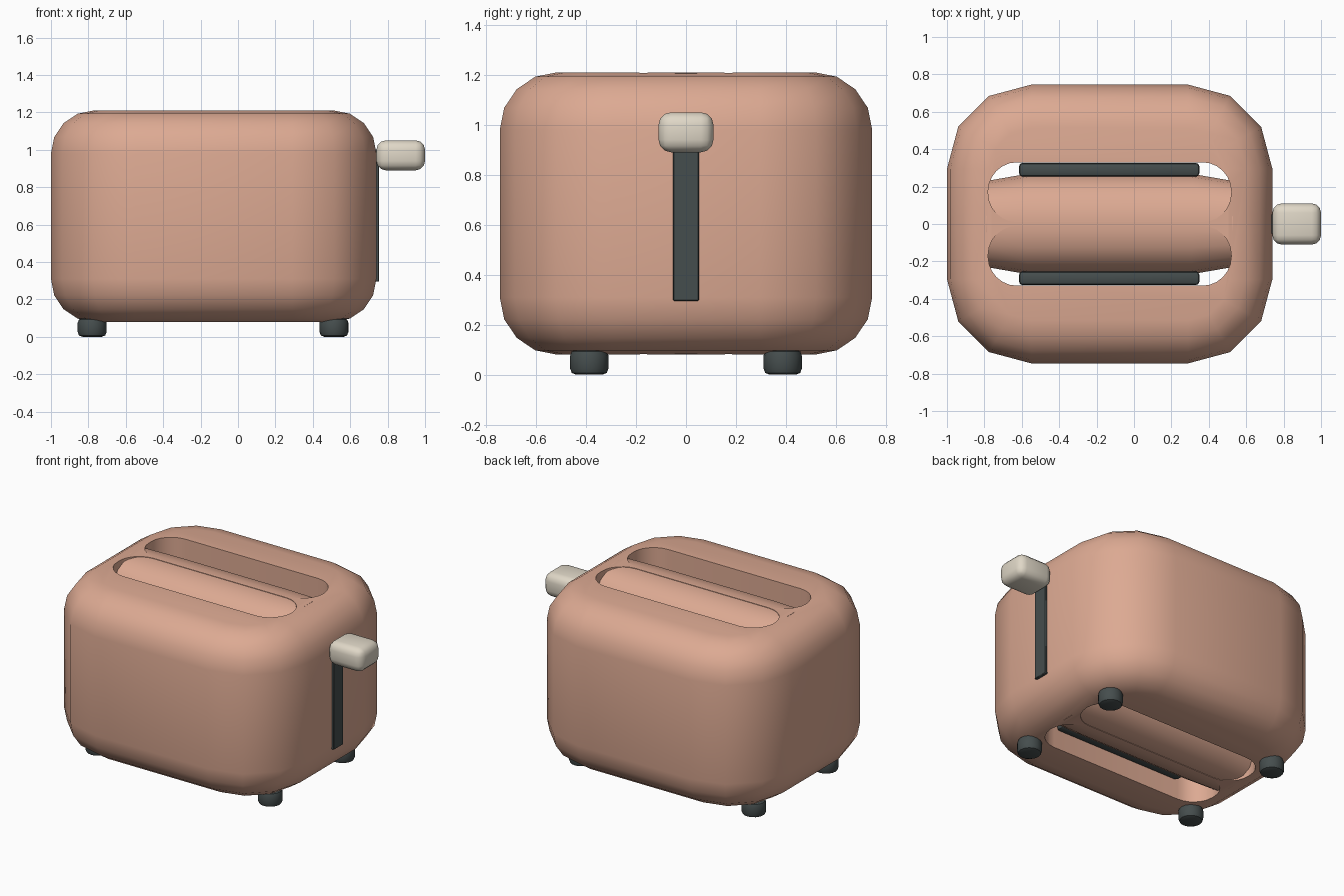
import bpy, bmesh, math
from mathutils import Vector

if "Cube" in bpy.data.objects:
    bpy.data.objects.remove(bpy.data.objects["Cube"])


def material(name, rgb):
    m = bpy.data.materials.new(name)
    m.diffuse_color = (*rgb, 1)
    m.use_nodes = True
    m.node_tree.nodes["Principled BSDF"].inputs["Base Color"].default_value = m.diffuse_color
    return m


COPPER = material("copper_enamel", (0.72, 0.40, 0.29))
DARK = material("dark_grey", (0.06, 0.075, 0.075))
CREAM = material("cream", (0.74, 0.68, 0.57))


def finish(name, bm, mat):
    bmesh.ops.recalc_face_normals(bm, faces=bm.faces)
    me = bpy.data.meshes.new(name)
    bm.to_mesh(me)
    bm.free()
    ob = bpy.data.objects.new(name, me)
    bpy.context.collection.objects.link(ob)
    if mat:
        me.materials.append(mat)
    return ob


def smooth(ob):
    bpy.ops.object.select_all(action='DESELECT')
    bpy.context.view_layer.objects.active = ob
    ob.select_set(True)
    bpy.ops.object.shade_smooth_by_angle(angle=math.radians(40))


def rounded_rect(hw, hh, r, seg):
    pts = []
    for k, (sx, sy) in enumerate([(1, 1), (-1, 1), (-1, -1), (1, -1)]):
        for i in range(seg + 1):
            a = math.pi / 2 * (k + i / seg)
            pts.append((sx * (hw - r) + r * math.cos(a), sy * (hh - r) + r * math.sin(a)))
    return pts


def loft(name, rings, mat):
    bm = bmesh.new()
    loops = [[bm.verts.new(p) for p in ring] for ring in rings]
    n = len(loops[0])
    for a, b in zip(loops, loops[1:]):
        for i in range(n):
            bm.faces.new((a[i], a[(i + 1) % n], b[(i + 1) % n], b[i]))
    bm.faces.new(loops[0])
    bm.faces.new(loops[-1])
    return finish(name, bm, mat)


def bevel_box(name, lo, hi, bevel, seg, mat):
    bm = bmesh.new()
    bmesh.ops.create_cube(bm, size=1)
    lo, hi = Vector(lo), Vector(hi)
    bmesh.ops.scale(bm, vec=hi - lo, verts=bm.verts)
    bmesh.ops.translate(bm, vec=(lo + hi) / 2, verts=bm.verts)
    if bevel:
        bmesh.ops.bevel(bm, geom=bm.edges[:], offset=bevel, segments=seg,
                        profile=0.5, affect='EDGES')
    ob = finish(name, bm, mat)
    smooth(ob)
    return ob


CX, Z0, Z1, R = -0.13, 0.08, 1.21, 0.23

# body: rounded plan, rolled over at the top and bottom
levels = []
for i in range(5):
    a = math.pi / 2 * i / 4
    levels.append((R * (1 - math.sin(a)), R * (1 - math.cos(a))))
profile = [(ins, Z0 + dz) for ins, dz in levels]
profile += [(ins, Z1 - dz) for ins, dz in reversed(levels)]
body = loft("body", [[(CX + x, y, z) for x, y in
                      rounded_rect(0.87 - ins, 0.745 - ins, 0.45 - ins, 3)]
                     for ins, z in profile], COPPER)

# two bread slots cut right through
for side in (-1, 1):
    cutter = loft("slot_cutter", [[(CX + x, side * 0.17 + y, z) for x, y in
                                   rounded_rect(0.65, 0.16, 0.155, 6)]
                                  for z in (-0.2, 1.5)], None)
    mod = body.modifiers.new("slot", 'BOOLEAN')
    mod.operation, mod.solver, mod.object = 'DIFFERENCE', 'EXACT', cutter
    bpy.context.view_layer.objects.active = body
    bpy.ops.object.modifier_apply(modifier=mod.name)
    bpy.data.objects.remove(cutter)
smooth(body)

# rounded divider between the slots, tapering into the body ends
zc, hz = (Z0 + Z1) / 2, (Z1 - Z0) / 2 - 0.003
divider = loft("slot_divider", [[(CX + x, y, zc + z) for y, z in
                                 rounded_rect(hw, hz, hw - 0.04, 4)]
                                for x, hw in ((-0.66, 0.23), (-0.44, 0.268),
                                              (0.44, 0.268), (0.66, 0.23))], COPPER)
smooth(divider)

# heating plates in the slots
for side, label in ((-1, "front"), (1, "back")):
    bevel_box(label + "_heating_plate", (-0.615, side * 0.29 - 0.037, 0.2),
              (0.35, side * 0.29 + 0.037, 1.08), 0.02, 2, DARK)

# lever track and knob
bevel_box("lever_track", (0.70, -0.052, 0.295), (0.755, 0.052, 1.0), 0.004, 1, DARK)
bevel_box("lever_knob", (0.74, -0.11, 0.89), (1.0, 0.11, 1.05), 0.05, 3, CREAM)

# feet
for x, xl in ((-0.78, "left"), (0.513, "right")):
    for y, yl in ((-0.387, "front"), (0.387, "back")):
        rings = [[(x + r * math.cos(math.tau * i / 16), y + r * math.sin(math.tau * i / 16), z)
                  for i in range(16)]
                 for r, z in ((0.052, 0), (0.070, 0.007), (0.077, 0.025),
                              (0.077, 0.075), (0.070, 0.093), (0.052, 0.1))]
        smooth(loft(f"{yl}_{xl}_foot", rings, DARK))
